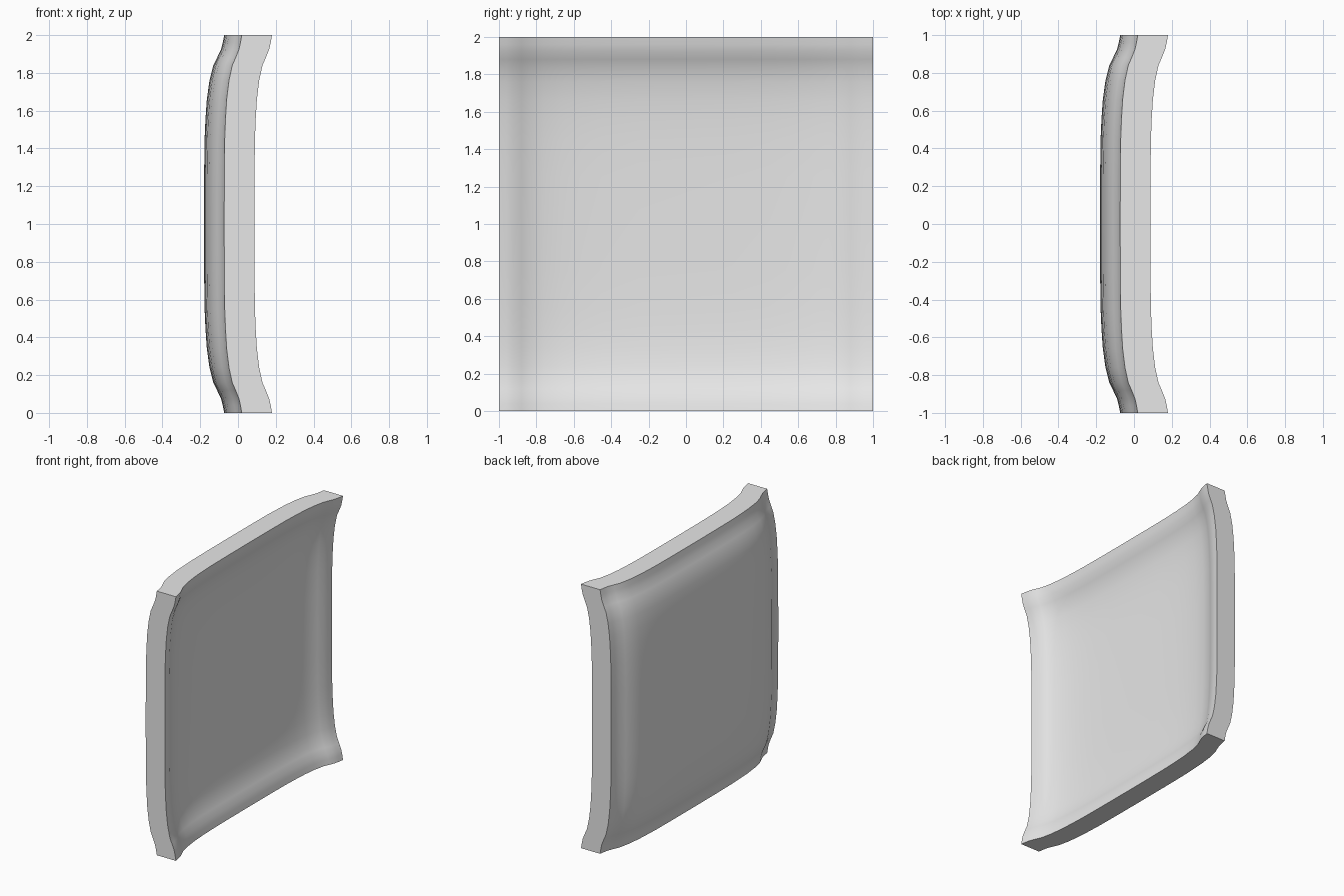
import bpy
import bmesh

cube = bpy.data.objects.get("Cube")
if cube:
    bpy.data.objects.remove(cube, do_unlink=True)

THICKNESS = 0.16

# Half profile of the dish: distance from the centre, rise above the centre
HALF = [(0, 0), (0.25, 0.0005), (0.45, 0.003), (0.56, 0.008), (0.66, 0.015),
        (0.76, 0.029), (0.84, 0.049), (0.88, 0.069), (0.925, 0.09),
        (0.96, 0.099), (1, 0.107)]
PROFILE = [(-d, h) for d, h in reversed(HALF[1:])] + HALF


def dish(a, b):
    """Combine the rise of both directions, easing slightly at the corners."""
    return -0.18 + a + b - 1.22 * a * b


# Flat grey paint
grey = bpy.data.materials.new("light grey")
grey.use_nodes = True
grey.diffuse_color = (0.8, 0.8, 0.8, 1)
grey.node_tree.nodes["Principled BSDF"].inputs["Base Color"].default_value = (0.8, 0.8, 0.8, 1)

# Convex back surface
bm = bmesh.new()
rows = [[bm.verts.new((dish(hy, hz), y, z + 1)) for y, hy in PROFILE]
        for z, hz in PROFILE]
for low, high in zip(rows, rows[1:]):
    for i in range(len(low) - 1):
        bm.faces.new((low[i], high[i], high[i + 1], low[i + 1]))

# Concave front surface and the four rim sides
result = bmesh.ops.extrude_face_region(bm, geom=bm.faces[:], use_keep_orig=True)
front = [v for v in result["geom"] if isinstance(v, bmesh.types.BMVert)]
bmesh.ops.translate(bm, verts=front, vec=(THICKNESS, 0, 0))
bmesh.ops.recalc_face_normals(bm, faces=bm.faces[:])

mesh = bpy.data.meshes.new("dished_panel")
bm.to_mesh(mesh)
bm.free()
mesh.materials.append(grey)
panel = bpy.data.objects.new("dished_panel", mesh)
bpy.context.collection.objects.link(panel)

# Smooth surfaces with a crisp rim
bpy.ops.object.select_all(action="DESELECT")
panel.select_set(True)
bpy.context.view_layer.objects.active = panel
bpy.ops.object.shade_smooth_by_angle(angle=0.7)
